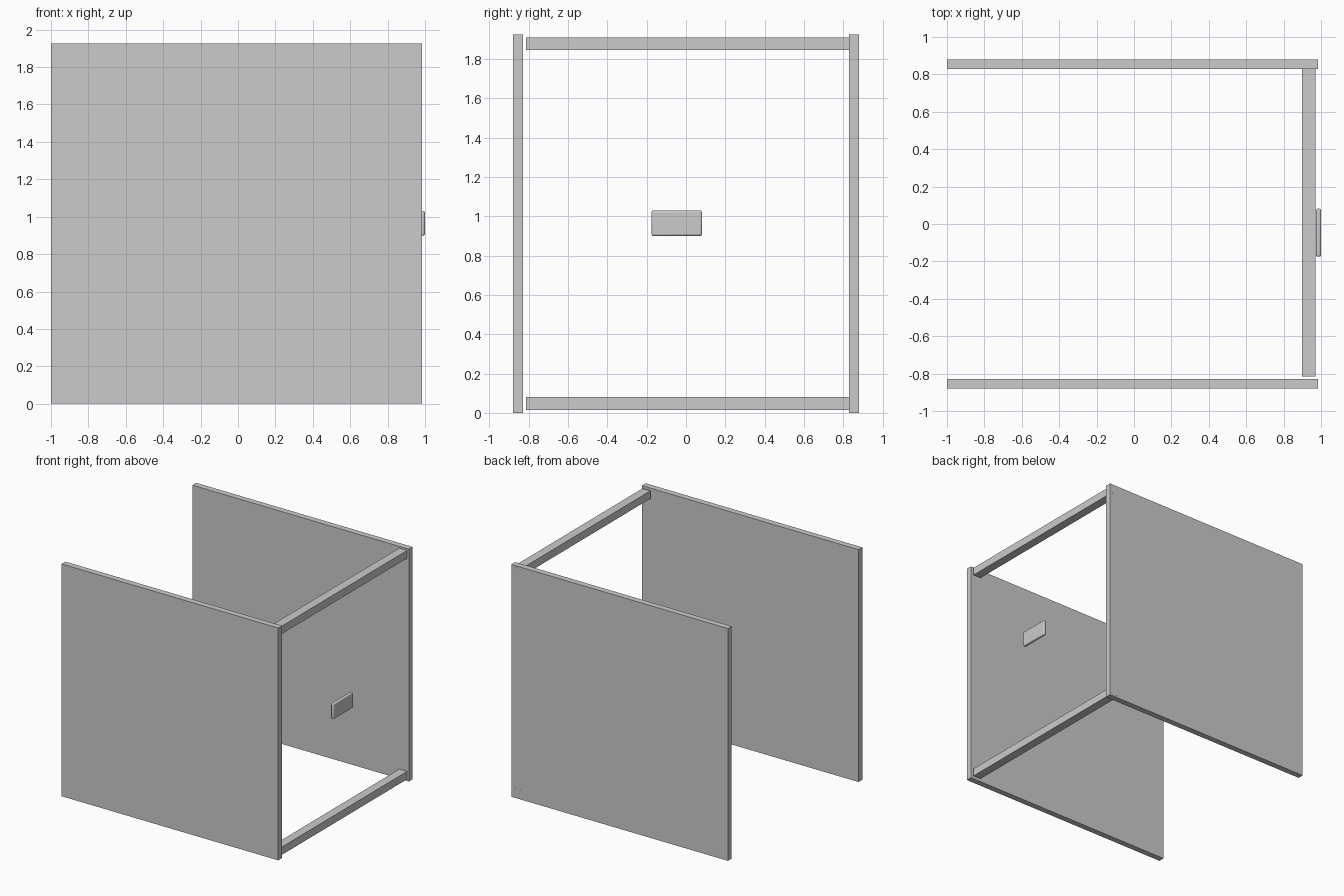
import bpy
from mathutils import Vector

if "Cube" in bpy.data.objects:
    bpy.data.objects.remove(bpy.data.objects["Cube"])


def box(name, lo, hi, bevel=0.0):
    lo, hi = Vector(lo), Vector(hi)
    bpy.ops.mesh.primitive_cube_add(size=1, location=(lo + hi) / 2)
    ob = bpy.context.object
    ob.name = name
    ob.scale = hi - lo
    bpy.ops.object.transform_apply(location=False, rotation=False, scale=True)
    if bevel:
        mod = ob.modifiers.new("rounded_edges", 'BEVEL')
        mod.width = bevel
        mod.segments = 3
        bpy.ops.object.shade_smooth_by_angle()
    return ob


# Two large side panels
box("front_panel", (-1.0, -0.88, 0), (0.985, -0.83, 1.925))
box("back_panel", (-1.0, 0.83, 0), (0.985, 0.88, 1.925))

# Lower and upper cross rails, let into the back panel
for name, z in (("lower_rail", 0.015), ("upper_rail", 1.846)):
    box(name, (0.897, -0.815, z), (0.97, 0.8805, z + 0.065))

# Small rounded plate between the panels
box("handle_plate", (0.972, -0.175, 0.90), (1.0, 0.082, 1.03), bevel=0.01)
